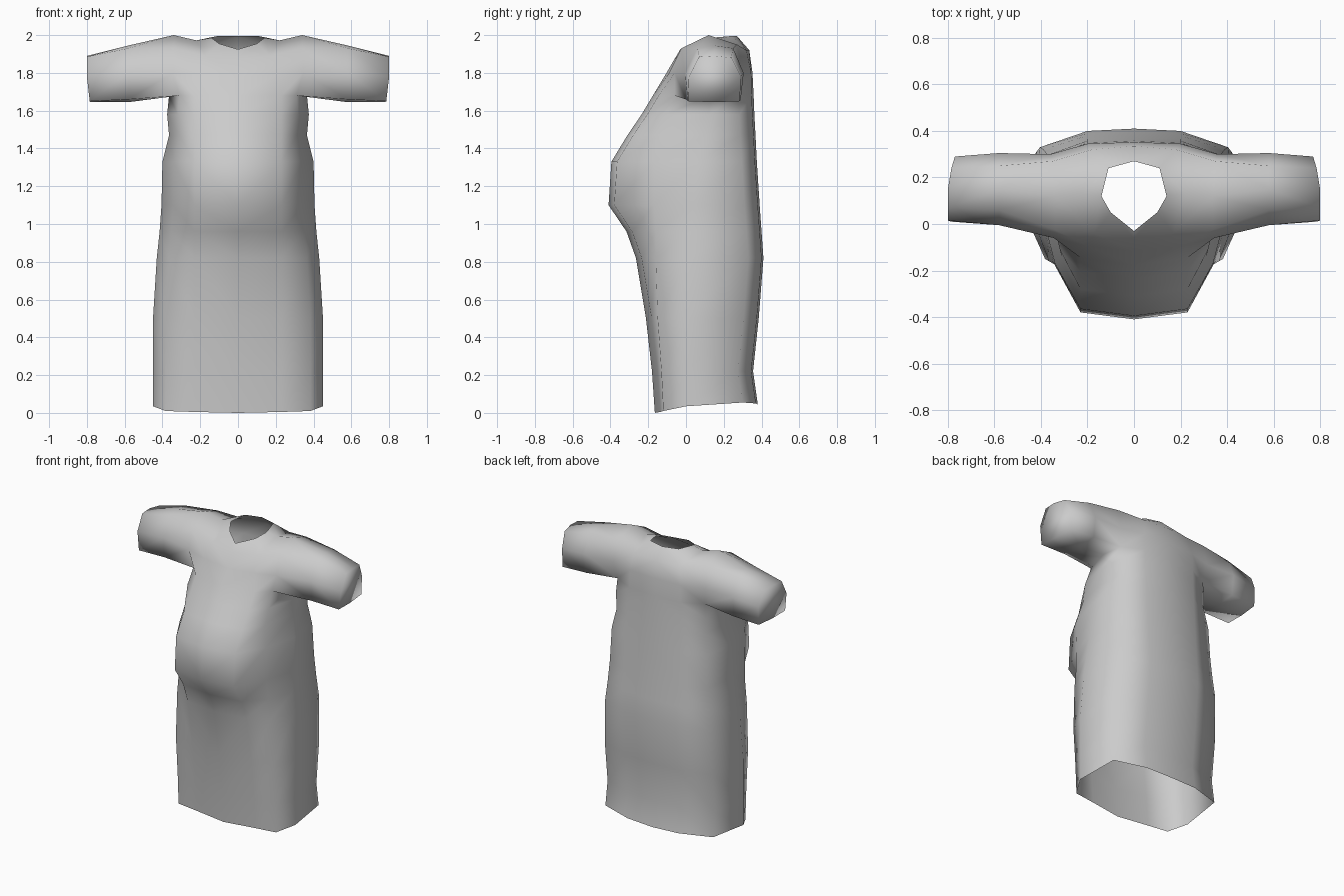
import bpy, bmesh

if "Cube" in bpy.data.objects:
    bpy.data.objects.remove(bpy.data.objects["Cube"])

cloth = bpy.data.materials.new("grey_cloth")
cloth.diffuse_color = (0.6, 0.6, 0.6, 1)
cloth.use_nodes = True
cloth.node_tree.nodes["Principled BSDF"].inputs["Base Color"].default_value = cloth.diffuse_color

bm = bmesh.new()


def points(coords):
    return [bm.verts.new(c) for c in coords]


def bridge(a, b, closed=False):
    """Join two equal rows of vertices with quads."""
    n = len(a)
    for i in range(n if closed else n - 1):
        j = (i + 1) % n
        bm.faces.new((a[i], a[j], b[j], b[i]))


# Skirt and belly: half rings from the front centre round to the back centre
# height, half width, front y, front corner y, side y, back y
RINGS = [
    (0.02, 0.45, -0.165, -0.12, 0.00, 0.380),
    (0.22, 0.45, -0.180, -0.13, 0.00, 0.355),
    (0.50, 0.45, -0.212, -0.15, 0.00, 0.385),
    (0.82, 0.43, -0.265, -0.16, 0.01, 0.410),
    (0.96, 0.415, -0.315, -0.16, 0.02, 0.400),
    (1.10, 0.405, -0.410, -0.17, 0.04, 0.390),
    (1.33, 0.40, -0.395, -0.17, 0.06, 0.375),
    (1.47, 0.365, -0.310, -0.14, 0.10, 0.368),
    (1.58, 0.375, -0.235, -0.11, 0.12, 0.362),
    (1.68, 0.365, -0.175, -0.06, 0.13, 0.358),
]
rows = []
for i, (z, w, front, corner, side, back) in enumerate(RINGS):
    hem = 1 if i == 0 else 0      # the hem rises towards the back
    rows.append(points([
        (0, front, z - 0.02 * hem),
        (0.23, front + 0.03, z - 0.015 * hem),
        (0.85 * w, corner, z - 0.01 * hem),
        (w, side, z + 0.015 * hem),
        (0.94 * w, back - 0.08, z + 0.035 * hem),
        (0.20, back - 0.01, z + 0.03 * hem),
        (0, back, z + 0.025 * hem)]))
for a, b in zip(rows, rows[1:]):
    bridge(a, b)
chest = rows[-1]

# Chest and back panels beside the armhole
front_mid = points([(0, -0.115, 1.78), (0.20, -0.095, 1.79), (0.345, -0.06, 1.80)])
front_top = points([(0, -0.06, 1.875), (0.17, -0.04, 1.89), (0.34, -0.025, 1.93)])
back_mid = points([(0.36, 0.30, 1.80), (0.20, 0.345, 1.80), (0, 0.352, 1.80)])
back_top = points([(0.35, 0.27, 1.95), (0.18, 0.32, 1.92), (0, 0.335, 1.92)])
bridge(chest[:3], front_mid)
bridge(front_mid, front_top)
bridge(chest[4:], back_mid)
bridge(back_mid, back_top)

# Shoulder and open neckline
neck = points([(0, -0.03, 1.925), (0.10, 0.05, 1.955), (0.14, 0.12, 1.985),
               (0.11, 0.24, 1.995), (0, 0.27, 1.995)])
shoulder, shoulder_mid = points([(0.34, 0.12, 2.0), (0.22, 0.13, 1.972)])
f0, f1, f2 = front_top
b4, b5, b6 = back_top
for quad in [(f0, f1, neck[1], neck[0]), (f1, shoulder_mid, neck[2], neck[1]),
             (f1, f2, shoulder, shoulder_mid), (shoulder, b4, b5, shoulder_mid),
             (shoulder_mid, b5, neck[3], neck[2]), (b5, b6, neck[4], neck[3])]:
    bm.faces.new(quad)

# Sleeve: from the armhole out to a closed cuff
armhole = [chest[2], chest[3], chest[4], back_mid[0], b4, shoulder, f2, front_mid[2]]
elbow = points([(0.58, y, z) for y, z in [
    (0.00, 1.66), (0.15, 1.645), (0.29, 1.66), (0.305, 1.80),
    (0.25, 1.93), (0.15, 1.945), (0.06, 1.93), (-0.005, 1.80)]])
cuff = points([(x, y, z) for x, y, z in [
    (0.785, 0.01, 1.65), (0.78, 0.15, 1.645), (0.77, 0.285, 1.65), (0.77, 0.29, 1.78),
    (0.785, 0.24, 1.88), (0.80, 0.15, 1.89), (0.80, 0.07, 1.885), (0.80, 0.015, 1.78)]])
bridge(armhole, elbow, True)
bridge(elbow, cuff, True)
bm.faces.new(cuff)

# Mirror to the other half and weld the centre seam
copy = bmesh.ops.duplicate(bm, geom=bm.verts[:] + bm.edges[:] + bm.faces[:])["geom"]
for v in copy:
    if isinstance(v, bmesh.types.BMVert):
        v.co.x *= -1
bmesh.ops.remove_doubles(bm, verts=bm.verts[:], dist=0.0005)
bmesh.ops.recalc_face_normals(bm, faces=bm.faces[:])
for f in bm.faces:
    f.smooth = True

mesh = bpy.data.meshes.new("tunic")
bm.to_mesh(mesh)
bm.free()
mesh.materials.append(cloth)
bpy.context.collection.objects.link(bpy.data.objects.new("tunic", mesh))
